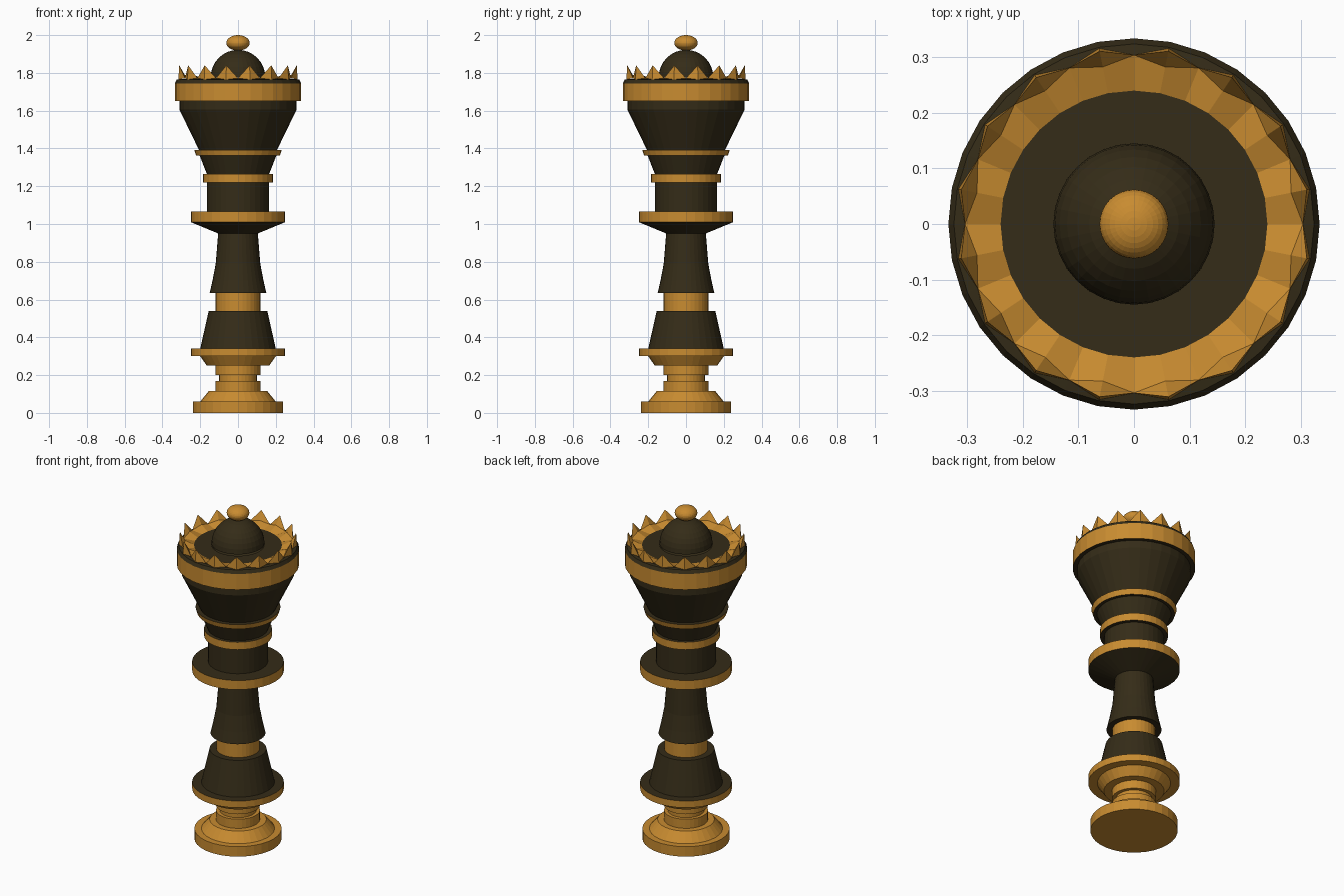
import bpy, bmesh
from math import sin, cos, pi

if "Cube" in bpy.data.objects:
    bpy.data.objects.remove(bpy.data.objects["Cube"])

SIDES = 32


def material(name, rgb):
    m = bpy.data.materials.new(name)
    m.diffuse_color = (*rgb, 1)
    m.use_nodes = True
    m.node_tree.nodes["Principled BSDF"].inputs["Base Color"].default_value = m.diffuse_color
    return m


DARK = material("dark_wood", (0.035, 0.025, 0.009))
GOLD = material("gold", (0.58, 0.26, 0.03))


def finish(name, bm, mat):
    bmesh.ops.remove_doubles(bm, verts=bm.verts[:], dist=1e-5)
    bmesh.ops.recalc_face_normals(bm, faces=bm.faces[:])
    mesh = bpy.data.meshes.new(name)
    bm.to_mesh(mesh)
    bm.free()
    mesh.materials.append(mat)
    ob = bpy.data.objects.new(name, mesh)
    bpy.context.collection.objects.link(ob)
    return ob


def ring(bm, points):
    """One ring of vertices; points(i) gives (radius, z) of vertex i."""
    out = []
    for i in range(SIDES):
        r, z = points(i)
        a = 2 * pi * i / SIDES
        out.append(bm.verts.new((r * cos(a), r * sin(a), z)))
    return out


def bridge(bm, rings):
    for lo, hi in zip(rings, rings[1:]):
        for i in range(SIDES):
            j = (i + 1) % SIDES
            bm.faces.new((lo[i], lo[j], hi[j], hi[i]))


def turned(name, profile, mat, cap=False):
    """Lathe a (radius, z) profile listed from bottom to top."""
    bm = bmesh.new()
    rings = [ring(bm, lambda i, p=p: p) for p in profile]
    bridge(bm, rings)
    if cap:
        bm.faces.new(rings[0][::-1])
    return finish(name, bm, mat)


# Foot
turned("foot", [(.238, 0), (.238, .06), (.2, .06), (.155, .115), (.12, .115),
                (.12, .17), (.1, .17), (.1, .2), (.12, .2), (.12, .25),
                (.165, .25), (.2, .3), (.25, .3), (.25, .34)], GOLD, cap=True)

# Stem
turned("lower_stem", [(.25, .34), (.2, .34), (.155, .54), (.118, .54)], DARK)
turned("stem_band", [(.118, .54), (.118, .635)], GOLD)
turned("upper_stem", [(.118, .635), (.15, .635), (.135, .7), (.118, .79),
                      (.105, .95), (.25, 1.01)], DARK)

# Collars and neck
turned("wide_collar", [(.25, 1.01), (.25, 1.065)], GOLD)
turned("neck", [(.25, 1.065), (.163, 1.065), (.163, 1.22), (.185, 1.22)], DARK)
turned("neck_ring", [(.185, 1.22), (.185, 1.265)], GOLD)
turned("lower_head", [(.185, 1.265), (.165, 1.265), (.203, 1.362), (.222, 1.362)], DARK)
turned("head_ring", [(.222, 1.362), (.232, 1.393)], GOLD)

# Flared head and crown rim
turned("flared_head", [(.232, 1.393), (.207, 1.393), (.31, 1.605),
                       (.31, 1.65), (.334, 1.65)], DARK)
turned("crown_band", [(.334, 1.65), (.334, 1.745)], GOLD)
turned("crown_rim", [(.334, 1.745), (.324, 1.765), (.304, 1.768)], DARK)

# Crown points: odd vertices are tips, even ones valleys
bm = bmesh.new()
bridge(bm, [
    ring(bm, lambda i: (.322, 1.765) if i % 2 else (.304, 1.772)),
    ring(bm, lambda i: (.317, 1.84) if i % 2 else (.304, 1.772)),
    ring(bm, lambda i: (.288, 1.79) if i % 2 else (.304, 1.772)),
    ring(bm, lambda i: (.24, 1.765)),
])
finish("crown_points", bm, GOLD)

# Crown floor
turned("crown_floor", [(.24, 1.765), (.143, 1.765)], DARK)

# Dome
turned("dome", [(.145 * cos(t * pi / 16) + 1e-7, 1.775 + .147 * sin(t * pi / 16))
                for t in range(8)] + [(.0001, 1.922)], DARK)

# Finial
bm = bmesh.new()
bmesh.ops.create_uvsphere(bm, u_segments=SIDES, v_segments=16, radius=1)
bmesh.ops.scale(bm, vec=(.062, .062, .041), verts=bm.verts[:])
bmesh.ops.translate(bm, vec=(0, 0, 1.959), verts=bm.verts[:])
finish("finial", bm, GOLD)
